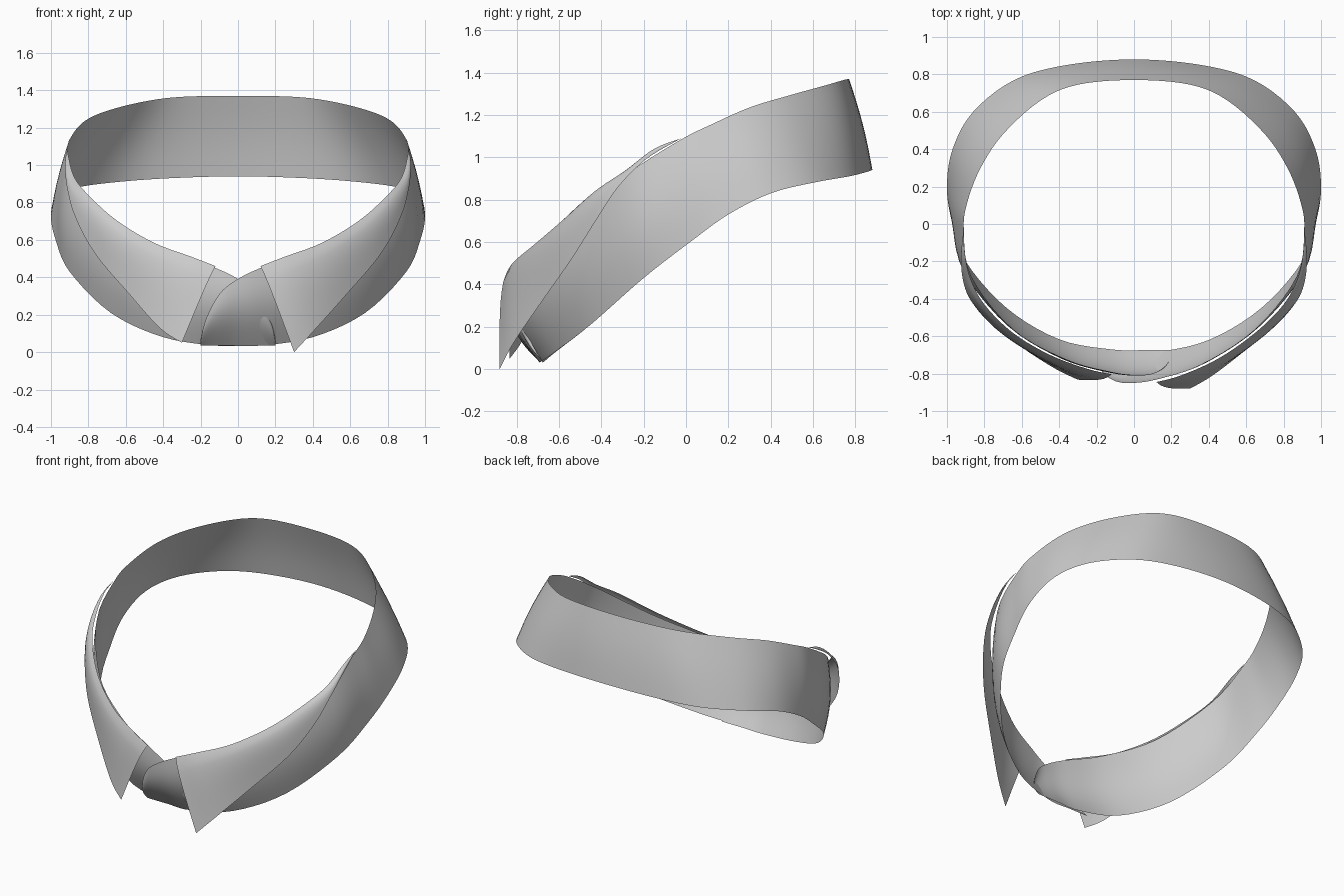
import bpy
import math
from mathutils import Vector

default_cube = bpy.data.objects.get("Cube")
if default_cube:
    bpy.data.objects.remove(default_cube, do_unlink=True)

# One plain cloth colour for every part
cloth = bpy.data.materials.new("pale_grey_cloth")
cloth.use_nodes = True
cloth_colour = (0.6, 0.6, 0.6, 1)
cloth.diffuse_color = cloth_colour
cloth.node_tree.nodes["Principled BSDF"].inputs["Base Color"].default_value = cloth_colour


def spline_point(points, index, fraction):
    """Catmull-Rom interpolation along a list of points."""
    last = len(points) - 1
    before, start, end, after = (
        points[min(max(index + step, 0), last)] for step in (-1, 0, 1, 2))
    tangent_in = (end - before) / 2
    tangent_out = (after - start) / 2
    f, ff, fff = fraction, fraction ** 2, fraction ** 3
    return (start * (2 * fff - 3 * ff + 1) + tangent_in * (fff - 2 * ff + f)
            + end * (3 * ff - 2 * fff) + tangent_out * (fff - ff))


def smooth_curve(points, steps):
    curve = [spline_point(points, i, s / steps)
             for i in range(len(points) - 1) for s in range(steps)]
    return curve + [points[-1]]


def loft_sheet(name, rows, peak=1.0, steps=5, across=10):
    """Sheet between an upper and a lower edge, bowed outwards by the row's bulge."""
    upper = smooth_curve([Vector(row[0]) for row in rows], steps)
    lower = smooth_curve([Vector(row[1]) for row in rows], steps)
    bulges = smooth_curve([Vector((row[2], 0, 0)) for row in rows], steps)
    verts, faces = [], []
    for top, bottom, bulge in zip(upper, lower, bulges):
        middle = (top + bottom) / 2
        outward = Vector((middle.x, middle.y, 0)).normalized()
        for k in range(across + 1):
            t = k / across
            bow = bulge.x * math.sin(math.pi * t ** peak)
            verts.append(top.lerp(bottom, t) + outward * bow)
    width = across + 1
    for i in range(len(upper) - 1):
        for k in range(across):
            a = i * width + k
            faces.append((a, a + 1, a + width + 1, a + width))
    mesh = bpy.data.meshes.new(name)
    mesh.from_pydata(verts, [], faces)
    mesh.materials.append(cloth)
    mesh.polygons.foreach_set("use_smooth", [True] * len(faces))
    mesh.update()
    sheet = bpy.data.objects.new(name, mesh)
    bpy.context.collection.objects.link(sheet)
    return sheet


def tuck(point):
    """Mirror to the right side, pulled in at the front so it passes beneath."""
    x, y, z = point
    return (-x, y + max(0, -y - 0.6) * 0.17, z)


def mirrored(rows):
    return [(tuck(top), tuck(bottom), bulge) for top, bottom, bulge in reversed(rows)]


# Neck band, back centre to the rounded front end: upper edge, lower edge, bulge
band_half = [
    ((0, .77, 1.37), (0, .88, .94), .01),
    ((.3, .745, 1.365), (.36, .85, .93), .01),
    ((.5, .66, 1.34), (.64, .77, .91), .01),
    ((.7, .48, 1.29), (.86, .6, .88), .01),
    ((.82, .3, 1.235), (.97, .4, .83), .015),
    ((.89, .12, 1.155), (1, .2, .73), .015),
    ((.91, -.03, 1.08), (.975, .02, .6), .02),
    ((.87, -.28, .92), (.9, -.2, .43), .03),
    ((.65, -.56, .69), (.68, -.45, .21), .03),
    ((.36, -.75, .54), (.4, -.62, .08), .04),
    ((.12, -.83, .45), (.12, -.685, .035), .05),
    ((-.01, -.85, .385), (-.05, -.69, .035), .05),
    ((-.1, -.84, .31), (-.14, -.69, .035), .04),
    ((-.17, -.79, .18), (-.19, -.69, .035), .02),
    ((-.2, -.72, .07), (-.2, -.69, .035), 0),
]
loft_sheet("neck_band", mirrored(band_half) + band_half[1:])

# Folded flaps, side to front point: fold edge, free edge, bulge
flap_rows = [
    ((.91, -.02, 1.09), (.912, -.04, 1.08), 0),
    ((.905, -.15, 1.04), (.925, -.19, .99), .01),
    ((.875, -.29, .935), (.91, -.32, .86), .015),
    ((.8, -.43, .84), (.865, -.42, .71), .02),
    ((.65, -.58, .705), (.76, -.54, .52), .025),
    ((.45, -.72, .585), (.59, -.68, .32), .025),
    ((.25, -.81, .51), (.42, -.81, .13), .025),
    ((.12, -.845, .46), (.3, -.88, 0), .02),
]
loft_sheet("left_flap", flap_rows, peak=0.6)

# The right point hangs slightly higher than the left one
right_rows = mirrored(flap_rows)
tip_top, tip, tip_bulge = right_rows[0]
right_rows[0] = (tip_top, (tip[0], tip[1], .05), tip_bulge)
loft_sheet("right_flap", right_rows, peak=0.6)
